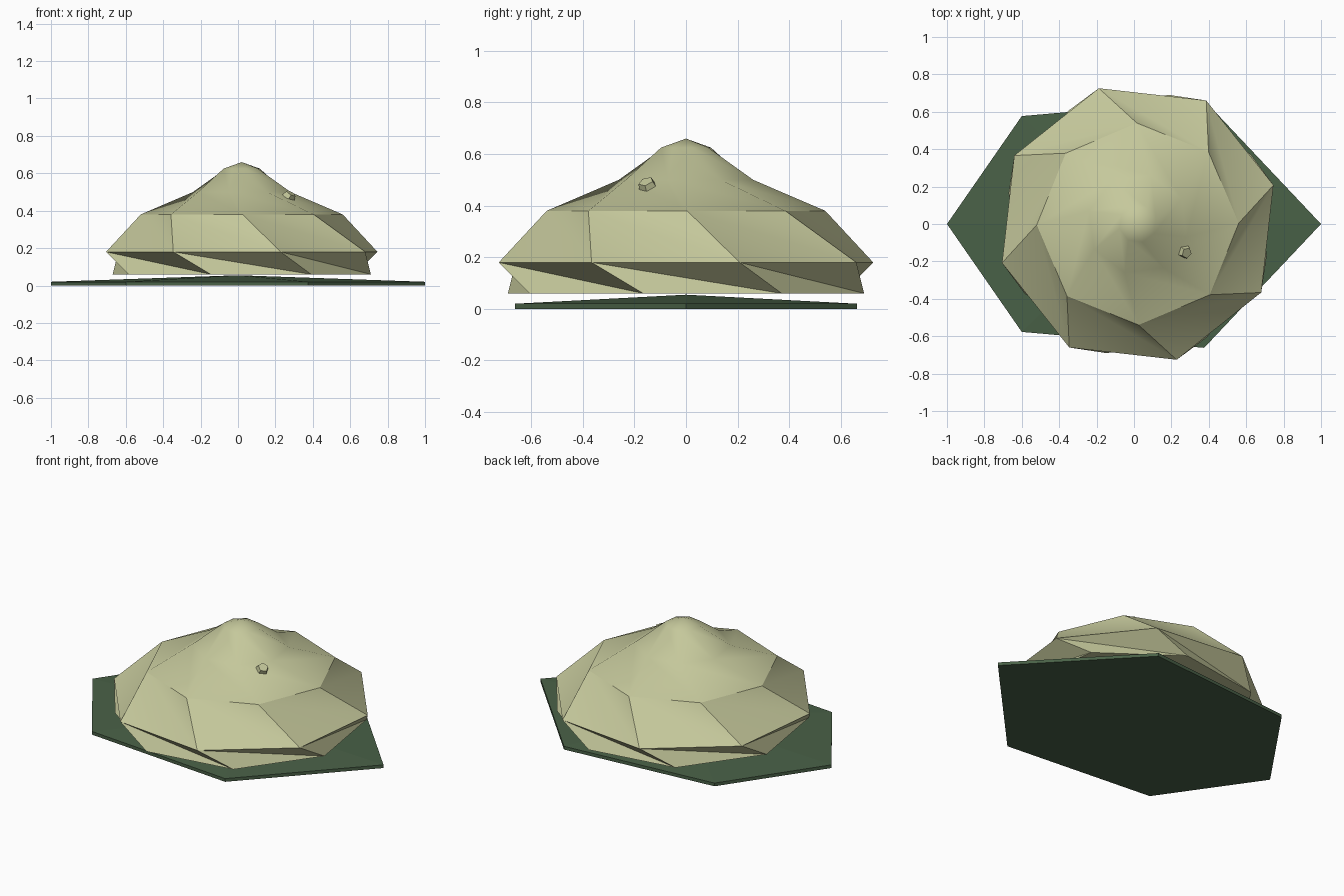
import bpy, bmesh
from math import sin, cos, radians
from mathutils import Matrix

cube = bpy.data.objects.get("Cube")
if cube:
    bpy.data.objects.remove(cube, do_unlink=True)


def material(name, rgb):
    m = bpy.data.materials.new(name)
    m.use_nodes = True
    m.diffuse_color = (*rgb, 1)
    m.node_tree.nodes["Principled BSDF"].inputs["Base Color"].default_value = (*rgb, 1)
    return m


canvas = material("pale khaki", (0.56, 0.58, 0.33))
green = material("dark green", (0.067, 0.12, 0.063))


def add_object(name, bm, mat):
    bmesh.ops.recalc_face_normals(bm, faces=bm.faces)
    mesh = bpy.data.meshes.new(name)
    bm.to_mesh(mesh)
    bm.free()
    mesh.materials.append(mat)
    ob = bpy.data.objects.new(name, mesh)
    bpy.context.collection.objects.link(ob)
    return ob


# Ground plate: thin irregular hexagon with a slightly raised centre
outline = [(-1, 0), (-0.6, -0.577), (0.375, -0.662),
           (1, 0), (0.375, 0.662), (-0.6, 0.577)]
bm = bmesh.new()
low = [bm.verts.new((x, y, 0)) for x, y in outline]
high = [bm.verts.new((x, y, 0.02)) for x, y in outline]
peak = bm.verts.new((0, 0, 0.055))
bm.faces.new(low[::-1])
for i in range(len(outline)):
    j = (i + 1) % len(outline)
    bm.faces.new((low[i], low[j], high[j], high[i]))
    bm.faces.new((high[i], high[j], peak))
add_object("ground_plate", bm, green)

# Mound: eight-sided rings, each twisted against the one below
SIDES, CENTRE_X = 8, 0.02
profile = [(0.71, 0.06), (0.755, 0.18), (0.54, 0.38), (0.27, 0.50), (0.10, 0.625)]
bm = bmesh.new()
rings = []
for level, (radius, z) in enumerate(profile):
    ring = []
    for i in range(SIDES):
        a = radians(31.5 - 15.5 * level + i * 360 / SIDES)
        ring.append(bm.verts.new((CENTRE_X + radius * cos(a), radius * sin(a), z)))
    rings.append(ring)
apex = bm.verts.new((CENTRE_X, 0, 0.66))
bm.faces.new(rings[0][::-1])
for lower, upper in zip(rings, rings[1:]):
    for i in range(SIDES):
        j = (i + 1) % SIDES
        bm.faces.new((lower[i], lower[j], upper[i]))
        bm.faces.new((lower[j], upper[j], upper[i]))
for i in range(SIDES):
    bm.faces.new((rings[-1][i], rings[-1][(i + 1) % SIDES], apex))
mound = add_object("mound", bm, canvas)

bpy.ops.object.select_all(action='DESELECT')
mound.select_set(True)
bpy.context.view_layer.objects.active = mound
bpy.ops.object.shade_smooth_by_angle(angle=radians(35))

# Small peg poking out of the slope
bm = bmesh.new()
bmesh.ops.create_cone(bm, cap_ends=True, segments=5, radius1=0.05, radius2=0.03, depth=0.07,
                      matrix=Matrix.Translation((0.265, -0.145, 0.465))
                      @ Matrix.Rotation(radians(-30), 4, 'Z')
                      @ Matrix.Rotation(radians(35), 4, 'Y'))
add_object("peg", bm, canvas)
